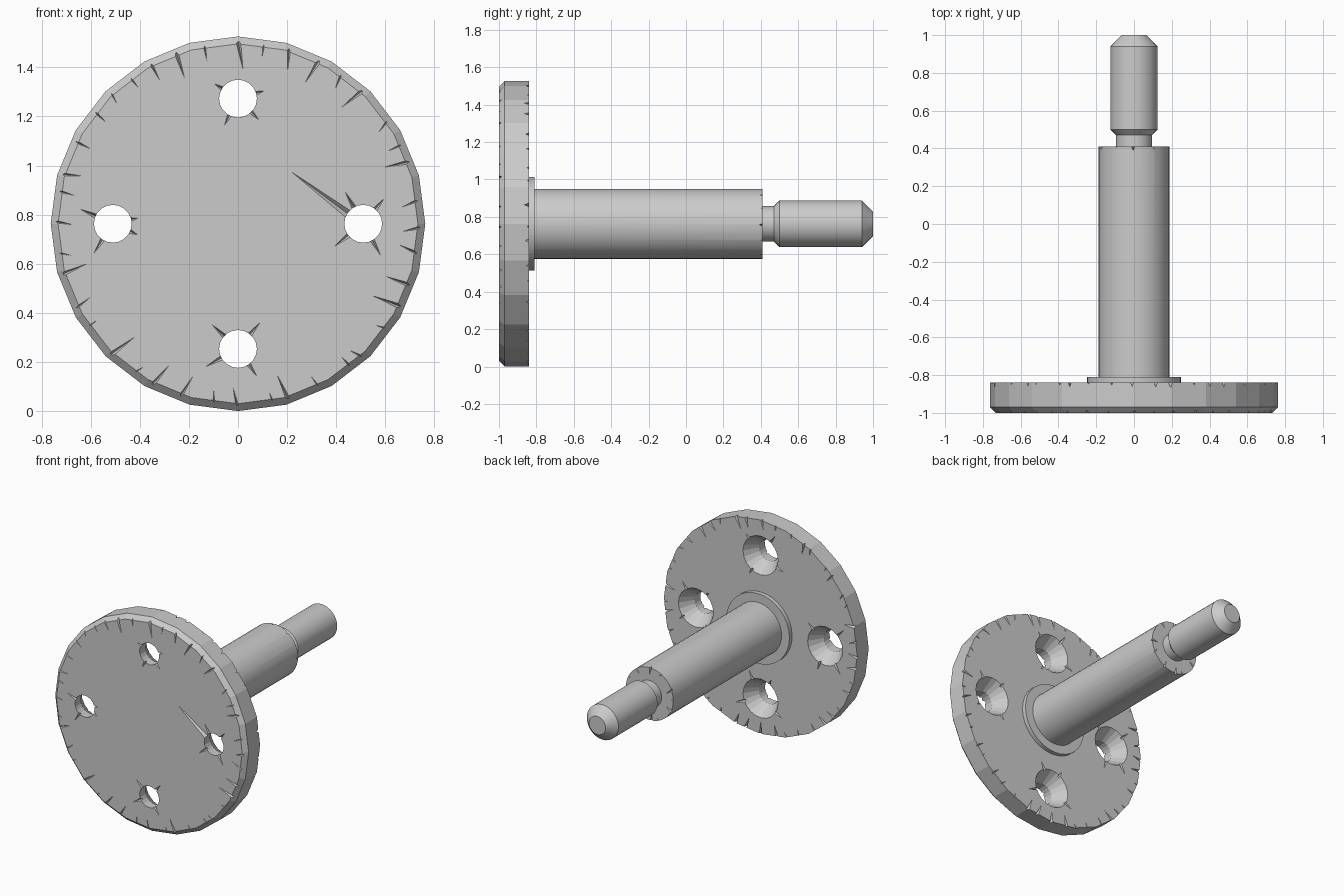
import bpy, bmesh, math, random
from mathutils import Vector

if "Cube" in bpy.data.objects:
    bpy.data.objects.remove(bpy.data.objects["Cube"])

random.seed(4)
R = 0.763           # flange radius, also the height of the axis
FRONT, BACK = -1.0, -0.84

steel = bpy.data.materials.new("plain grey")
steel.diffuse_color = (0.6, 0.6, 0.6, 1)
steel.use_nodes = True
steel.node_tree.nodes["Principled BSDF"].inputs["Base Color"].default_value = steel.diffuse_color


def make_object(name, bm):
    bmesh.ops.recalc_face_normals(bm, faces=bm.faces)
    mesh = bpy.data.meshes.new(name)
    bm.to_mesh(mesh)
    bm.free()
    mesh.materials.append(steel)
    obj = bpy.data.objects.new(name, mesh)
    bpy.context.collection.objects.link(obj)
    return obj


def turn(bm, profile, sides, cx=0.0, cz=R):
    """Turn (radius, y) points around an axis along y, with capped ends."""
    rings = []
    for r, y in profile:
        angles = [2 * math.pi * i / sides for i in range(sides)]
        rings.append([bm.verts.new((cx + r * math.cos(a), y, cz + r * math.sin(a))) for a in angles])
    for a, b in zip(rings, rings[1:]):
        for i in range(sides):
            j = (i + 1) % sides
            bm.faces.new((a[i], a[j], b[j], b[i]))
    bm.faces.new(rings[0])
    bm.faces.new(rings[-1])


def polar(r, a, y):
    return Vector((r * math.cos(a), y, R + r * math.sin(a)))


def spike(bm, base, tip, ny, width, depth):
    """Thin tapering wedge that cuts a gouge into a face whose normal is ny along y."""
    n = Vector((0, ny, 0))
    side = n.cross(tip - base).normalized() * width
    lift = n * 0.004
    v = [bm.verts.new(p) for p in (base + side + lift, base - side + lift, base - n * depth, tip + lift)]
    for f in ((0, 1, 2), (0, 1, 3), (1, 2, 3), (0, 2, 3)):
        bm.faces.new([v[i] for i in f])


def rim_chips(bm, radius, y, ny, count, length, width, depth):
    """Ring of uneven chips running inward from an edge."""
    step = 2 * math.pi / count
    for i in range(count):
        a = (i + random.uniform(-0.25, 0.25)) * step
        slant = random.uniform(-0.3, 0.3) * step
        size = random.uniform(0.4, 1.0)
        spike(bm, polar(radius + 0.012, a, y), polar(radius - length * size, a + slant, y),
              ny, width * size, depth * size)


def cut(obj, bm, name):
    cutter = make_object(name, bm)
    cutter.hide_render = True
    mod = obj.modifiers.new(name, 'BOOLEAN')
    mod.operation = 'DIFFERENCE'
    mod.solver = 'EXACT'
    mod.use_self = True
    mod.object = cutter
    bpy.context.view_layer.objects.active = obj
    bpy.ops.object.modifier_apply(modifier=name)
    bpy.data.objects.remove(cutter)


def smooth(obj, degrees):
    bpy.ops.object.select_all(action='DESELECT')
    obj.select_set(True)
    bpy.context.view_layer.objects.active = obj
    bpy.ops.object.shade_smooth_by_angle(angle=math.radians(degrees))


# Flange: 24-sided plate with a chamfered front edge
bm = bmesh.new()
turn(bm, [(R - 0.03, FRONT), (R, FRONT + 0.03), (R, BACK)], 24)
flange = make_object("flange", bm)

# Four countersunk screw holes
hole_centres = [(0.51 * math.cos(k * math.pi / 2), R + 0.51 * math.sin(k * math.pi / 2)) for k in range(4)]
bm = bmesh.new()
for cx, cz in hole_centres:
    turn(bm, [(0.077, FRONT - 0.05), (0.077, -0.935), (0.138, BACK), (0.138, BACK + 0.05)], 20, cx, cz)
cut(flange, bm, "hole_cutter")

# Worn chips around both flange edges
bm = bmesh.new()
rim_chips(bm, R - 0.034, FRONT, -1, 40, 0.13, 0.012, 0.02)
rim_chips(bm, R - 0.006, BACK, 1, 44, 0.10, 0.014, 0.03)
cut(flange, bm, "rim_chip_cutter")

# Gouges spreading from the holes, including one long scratch
bm = bmesh.new()
for cx, cz in hole_centres:
    for ny, y, r in ((-1, FRONT, 0.07), (1, BACK, 0.13)):
        for k in range(4):
            a = k * math.pi / 2 + random.uniform(0.2, 1.2)
            d = Vector((math.cos(a), 0, math.sin(a)))
            c = Vector((cx, y, cz))
            spike(bm, c + d * r, c + d * (r + random.uniform(0.04, 0.10)), ny, 0.012, 0.02)
spike(bm, Vector((0.452, FRONT, 0.80)), Vector((0.17, FRONT, 1.01)), -1, 0.02, 0.02)
cut(flange, bm, "gouge_cutter")
smooth(flange, 10)

# Collar at the foot of the shaft
bm = bmesh.new()
turn(bm, [(0.25, BACK - 0.01), (0.25, -0.81)], 32)
smooth(make_object("collar", bm), 30)

# Main shaft with a chipped shoulder
bm = bmesh.new()
turn(bm, [(0.187, -0.83), (0.187, 0.41)], 40)
shaft = make_object("shaft", bm)
bm = bmesh.new()
rim_chips(bm, 0.184, 0.41, 1, 12, 0.06, 0.012, 0.025)
cut(shaft, bm, "shoulder_chip_cutter")
smooth(shaft, 30)

# Narrow neck and chamfered end pin
bm = bmesh.new()
turn(bm, [(0.095, 0.39), (0.095, 0.47), (0.125, 0.50), (0.125, 0.94), (0.065, 1.0)], 32)
smooth(make_object("neck_and_pin", bm), 30)
